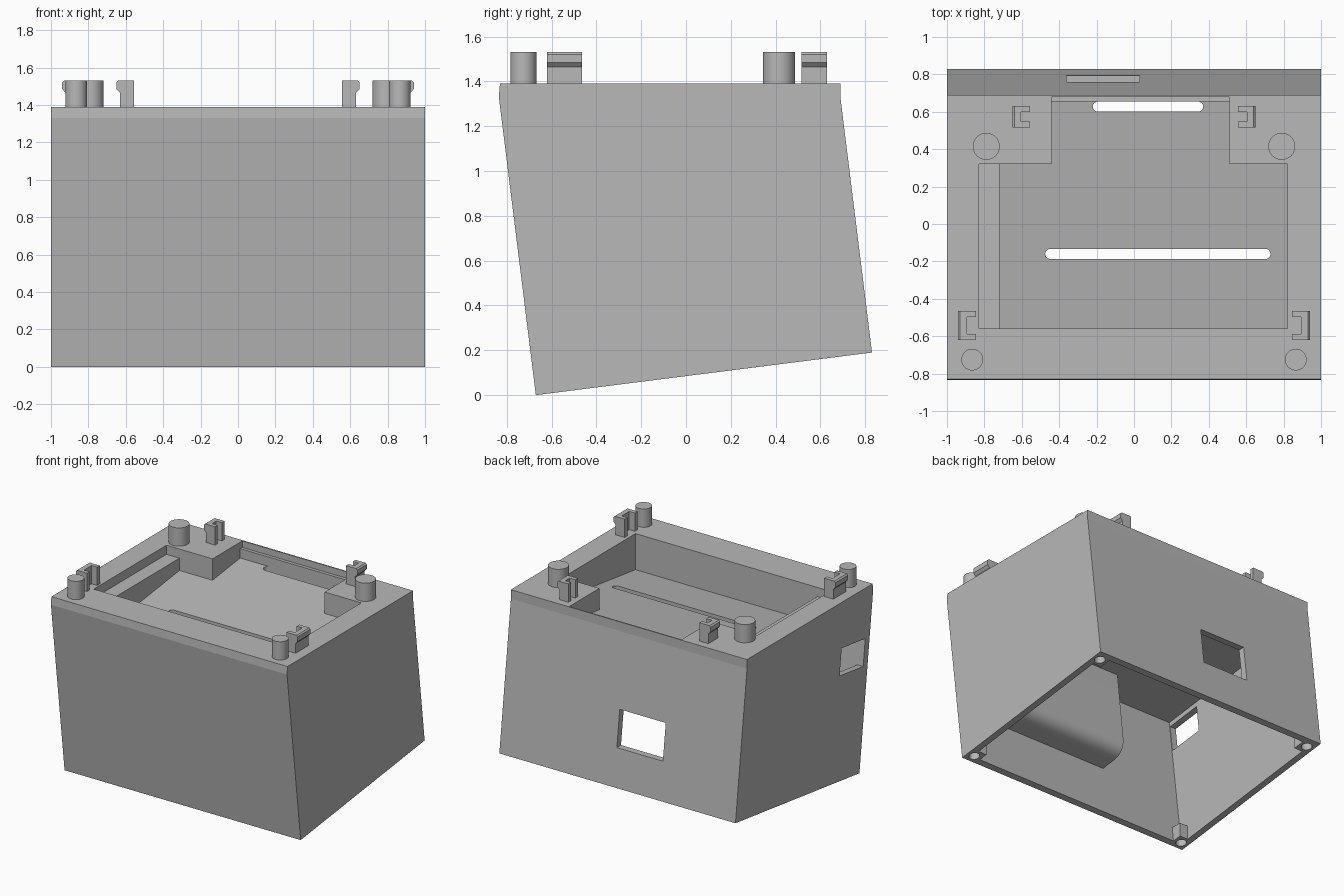
import bpy, bmesh, math

if "Cube" in bpy.data.objects:
    bpy.data.objects.remove(bpy.data.objects["Cube"])

grey = bpy.data.materials.new("plain grey")
grey.diffuse_color = (0.48, 0.48, 0.48, 1)
grey.use_nodes = True
grey.node_tree.nodes["Principled BSDF"].inputs["Base Color"].default_value = grey.diffuse_color
TILT = 0.127          # slope of the bottom and of the tray floor
TOP = 1.39


def finish(name, bm):
    bmesh.ops.recalc_face_normals(bm, faces=bm.faces)
    me = bpy.data.meshes.new(name)
    bm.to_mesh(me)
    bm.free()
    ob = bpy.data.objects.new(name, me)
    bpy.context.collection.objects.link(ob)
    me.materials.append(grey)
    return ob


def prism(name, pts, lo, hi, axis):
    """Extrude a closed outline along x (pts = y,z), y (pts = x,z) or z (pts = x,y).
    For z, lo may be a function of (x, y)."""
    bm = bmesh.new()

    def put(p, t):
        if axis == "x":
            return (t, p[0], p[1])
        if axis == "y":
            return (p[0], t, p[1])
        return (p[0], p[1], t(*p) if callable(t) else t)
    a = [bm.verts.new(put(p, lo)) for p in pts]
    b = [bm.verts.new(put(p, hi)) for p in pts]
    bm.faces.new(a)
    bm.faces.new(b)
    n = len(pts)
    for i in range(n):
        bm.faces.new((a[i], a[(i + 1) % n], b[(i + 1) % n], b[i]))
    return finish(name, bm)


def box(name, x0, x1, y0, y1, z0, z1):
    return prism(name, [(x0, y0), (x1, y0), (x1, y1), (x0, y1)], z0, z1, "z")


def disc(x, y, r, n=32):
    return [(x + r * math.cos(2 * math.pi * i / n), y + r * math.sin(2 * math.pi * i / n))
            for i in range(n)]


def pill(x0, x1, y, r, n=10):
    right = [(x1 - r + r * math.cos(t), y + r * math.sin(t))
             for t in [math.pi * (i / n - 0.5) for i in range(n + 1)]]
    left = [(x0 + r + r * math.cos(t), y + r * math.sin(t))
            for t in [math.pi * (i / n + 0.5) for i in range(n + 1)]]
    return right + left


def cut(ob, cutter):
    m = ob.modifiers.new("cut", "BOOLEAN")
    m.operation = "DIFFERENCE"
    m.solver = "EXACT"
    m.object = cutter
    bpy.context.view_layer.objects.active = ob
    bpy.ops.object.modifier_apply(modifier=m.name)
    bpy.data.objects.remove(cutter)


def smooth(ob):
    bpy.ops.object.select_all(action="DESELECT")
    ob.select_set(True)
    bpy.context.view_layer.objects.active = ob
    bpy.ops.object.shade_smooth_by_angle(angle=math.radians(30))


# leaning case: tilted box with a level top
case = prism("case", [(-0.67, 0), (0.83, 0.19), (0.69, 1.32), (0.69, TOP),
                      (-0.83, TOP), (-0.835, 1.33)], -1, 1, "x")

# hollow inside, open at the bottom, leaving four corner screw blocks
cavity = prism("cavity", [(-0.595, -0.2), (0.828, -0.2), (0.652, 1.218), (-0.75, 1.04)],
               -0.95, 0.95, "x")
for s in (-1, 1):
    x0, x1 = sorted((s * 0.88, s * 1.1))
    cut(cavity, box("block", x0, x1, -0.9, -0.55, -0.5, 0.12))
    cut(cavity, box("block", x0, x1, 0.69, 1.0, -0.5, 0.30))
cut(case, cavity)
for s in (-1, 1):
    cut(case, prism("screw_hole", disc(s * 0.94, -0.61, 0.038, 20), -0.1, 0.09, "z"))
    cut(case, prism("screw_hole", disc(s * 0.94, 0.75, 0.038, 20), 0.0, 0.27, "z"))

# stepped tray sunk in the top, with sloping floor, and its shallow ledges
tray = [(-0.72, -0.56), (0.82, -0.56), (0.82, 0.32), (0.51, 0.32), (0.51, 0.655),
        (-0.44, 0.655), (-0.44, 0.32), (-0.72, 0.32)]
cut(case, prism("tray", tray, lambda x, y: 1.185 + TILT * y, 1.6, "z"))
cut(case, box("left_ledge", -0.83, -0.70, -0.56, 0.32, 1.32, 1.6))
cut(case, box("back_ledge", -0.44, 0.51, 0.64, 0.68, 1.34, 1.6))

# long slots through the tray floor
cut(case, prism("front_slot", pill(-0.475, 0.73, -0.16, 0.027), 1.0, 1.5, "z"))
cut(case, prism("back_slot", pill(-0.22, 0.37, 0.628, 0.027), 1.0, 1.5, "z"))

# windows in the back and the left side
cut(case, box("back_window", -0.36, 0.03, 0.6, 1.0, 0.48, 0.76))
cut(case, prism("side_window", [(-0.715, 0.80), (-0.43, 0.836), (-0.455, 1.04), (-0.74, 1.004)],
                -1.2, -0.9, "x"))

# round-bottomed compartment inside the front wall
p0, p1, p2 = (-0.56, 0.40), (-0.435, 0.415), (-0.45, 0.54)
curve = []
for i in range(11):
    t = i / 10
    curve.append(tuple((1 - t) ** 2 * a + 2 * t * (1 - t) * b + t * t * c
                       for a, b, c in zip(p0, p1, p2)))
smooth(prism("inner_compartment", [(-0.69, 0.385)] + curve + [(-0.515, 1.09), (-0.78, 1.05)],
             -0.28, 0.96, "x"))

# mirrored pegs and clips on top
for s, side in ((-1, "left"), (1, "right")):
    smooth(prism("front_peg_" + side, disc(s * 0.865, -0.725, 0.058), TOP - 0.01, 1.53, "z"))
    smooth(prism("back_peg_" + side, disc(s * 0.79, 0.415, 0.072), TOP - 0.01, 1.53, "z"))
    for name, xo, y0, y1 in (("front_clip_", 0.94, -0.62, -0.465),
                             ("back_clip_", 0.65, 0.515, 0.63)):
        # hooked profile with a lip on the outer side
        prof = [(0.095, TOP - 0.01), (0.095, 1.53), (0.01, 1.53), (0, 1.52), (0, 1.485),
                (0.018, 1.465), (0.018, TOP - 0.01)]
        clip = prism(name + side, [(s * (xo - x), z) for x, z in prof], y0, y1, "y")
        a, b = sorted((s * (xo - 0.047), s * (xo - 0.2)))
        cut(clip, box("clip_gap", a, b, y0 + 0.032, y1 - 0.032, 1.3, 1.7))
